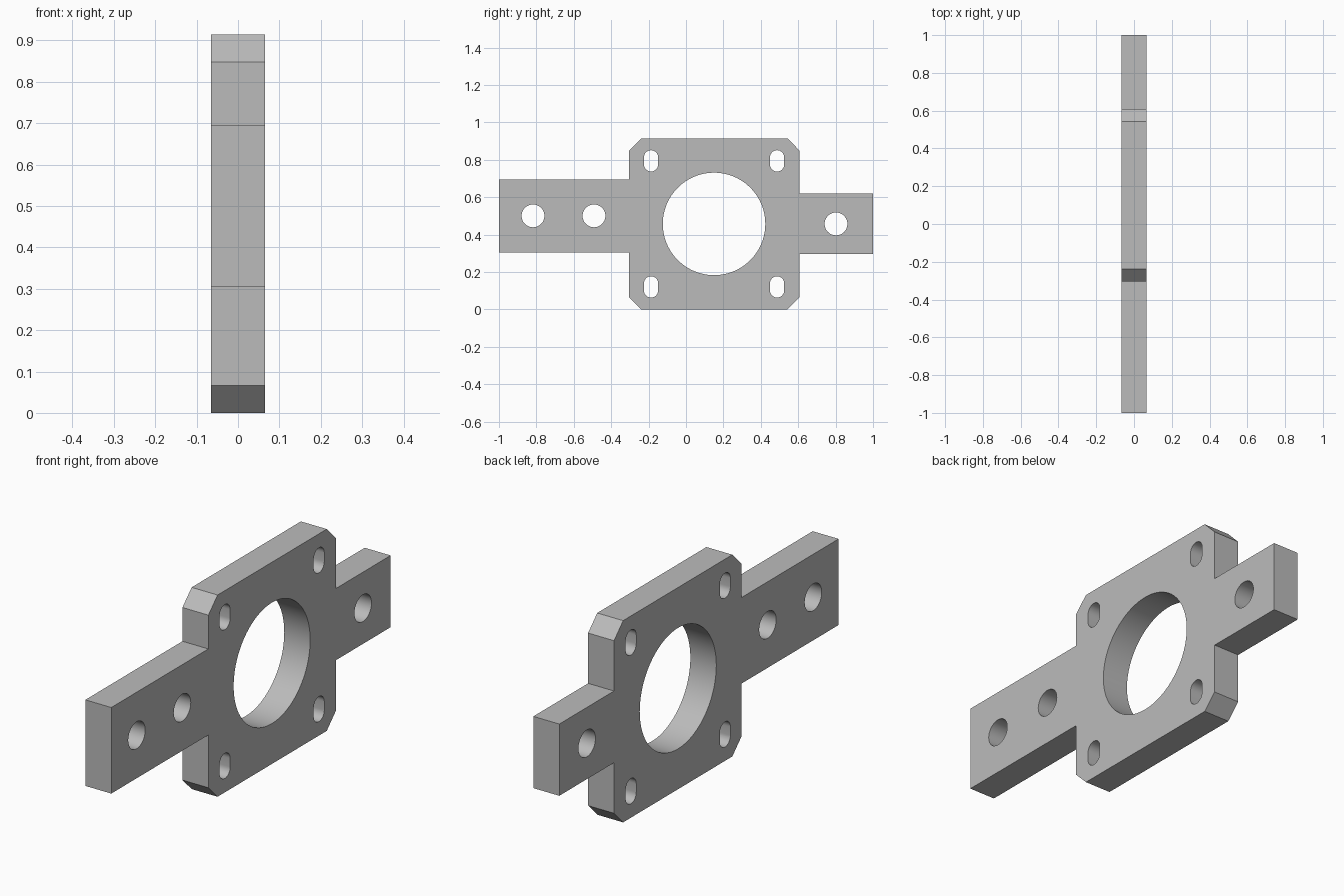
import bpy, bmesh, math

HALF = 0.065          # half the plate thickness
MID_Y, MID_Z = 0.15, 0.457

cube = bpy.data.objects.get("Cube")
if cube:
    bpy.data.objects.remove(cube, do_unlink=True)

steel = bpy.data.materials.new("plain grey")
steel.use_nodes = True
GREY = (0.5, 0.5, 0.5, 1)
steel.diffuse_color = GREY
steel.node_tree.nodes["Principled BSDF"].inputs["Base Color"].default_value = GREY


def prism(name, outline, half):
    """Extrude a (y, z) outline symmetrically along x."""
    bm = bmesh.new()
    face = bm.faces.new([bm.verts.new((-half, y, z)) for y, z in outline])
    ext = bmesh.ops.extrude_face_region(bm, geom=[face])
    moved = [v for v in ext["geom"] if isinstance(v, bmesh.types.BMVert)]
    bmesh.ops.translate(bm, verts=moved, vec=(2 * half, 0, 0))
    bmesh.ops.recalc_face_normals(bm, faces=bm.faces)
    mesh = bpy.data.meshes.new(name)
    bm.to_mesh(mesh)
    bm.free()
    mesh.materials.append(steel)
    obj = bpy.data.objects.new(name, mesh)
    bpy.context.collection.objects.link(obj)
    return obj


def round_outline(y, z, r, stretch=0.0, n=32):
    """Circle, or a vertical slot when its two halves are pulled apart."""
    pts = []
    for side in (1, -1):
        for i in range(n // 2 + 1 if stretch else n // 2):
            a = 2 * math.pi * i / n
            pts.append((y + side * r * math.cos(a),
                        z + side * (stretch + r * math.sin(a))))
    return pts


# Chamfered square plate with an arm on each side
body = prism("mounting_plate", [
    (-1, 0.305), (-0.305, 0.305), (-0.305, 0.066), (-0.239, 0),
    (0.543, 0), (0.608, 0.066), (0.608, 0.295), (1, 0.295),
    (1, 0.62), (0.608, 0.62), (0.608, 0.848), (0.543, 0.914),
    (-0.239, 0.914), (-0.305, 0.848), (-0.305, 0.695), (-1, 0.695)], HALF)

# Central bore, arm holes and corner slots
holes = [round_outline(MID_Y, MID_Z, 0.274, n=96)]
holes += [round_outline(y, z, 0.061, n=48)
          for y, z in ((-0.818, 0.5), (-0.492, 0.5), (0.802, MID_Z))]
holes += [round_outline(MID_Y + sy * 0.337, MID_Z + sz * 0.337, 0.038, 0.019)
          for sy in (-1, 1) for sz in (-1, 1)]

for outline in holes:
    cutter = prism("hole_cutter", outline, HALF * 2)
    cutter.hide_render = True
    cut = body.modifiers.new("hole", 'BOOLEAN')
    cut.operation, cut.solver, cut.object = 'DIFFERENCE', 'EXACT', cutter

# Bake the cuts and discard the cutters
bpy.context.view_layer.update()
baked = bpy.data.meshes.new_from_object(
    body.evaluated_get(bpy.context.evaluated_depsgraph_get()))
cutters = [m.object for m in body.modifiers]
body.modifiers.clear()
body.data = baked
for cutter in cutters:
    bpy.data.objects.remove(cutter, do_unlink=True)

# Smooth hole walls, sharp plate edges
bpy.ops.object.select_all(action='DESELECT')
body.select_set(True)
bpy.context.view_layer.objects.active = body
bpy.ops.object.shade_smooth_by_angle(angle=math.radians(30))
